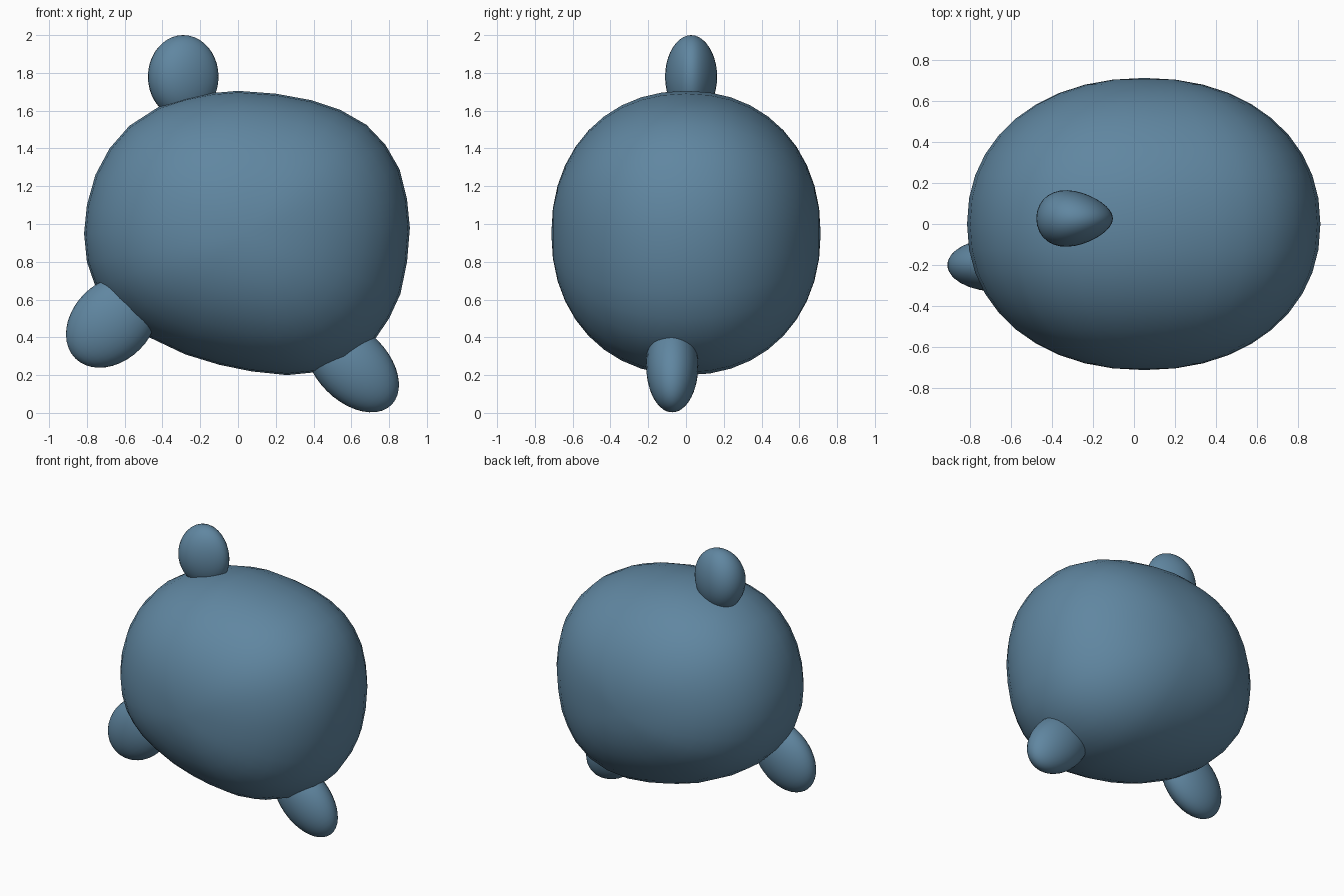
import bpy, bmesh, math
from mathutils import Matrix

if "Cube" in bpy.data.objects:
    bpy.data.objects.remove(bpy.data.objects["Cube"])

blue = bpy.data.materials.new("slate_blue")
blue.diffuse_color = (0.117, 0.24, 0.355, 1)
blue.use_nodes = True
blue.node_tree.nodes["Principled BSDF"].inputs["Base Color"].default_value = blue.diffuse_color


def finish(name, bm):
    bmesh.ops.recalc_face_normals(bm, faces=bm.faces)
    me = bpy.data.meshes.new(name)
    bm.to_mesh(me)
    bm.free()
    me.materials.append(blue)
    for p in me.polygons:
        p.use_smooth = True
    ob = bpy.data.objects.new(name, me)
    bpy.context.collection.objects.link(ob)
    return ob


# Body: lopsided front outline (x, z), shrunk in rings towards both y ends
OUTLINE = [(0, 1.705), (.2, 1.69), (.39, 1.655), (.54, 1.605), (.68, 1.525), (.78, 1.42),
           (.855, 1.29), (.895, 1.13), (.91, .98), (.895, .8), (.86, .63), (.8, .5),
           (.725, .39), (.58, .275), (.41, .215), (.26, .2), (.07, .22), (-.1, .255),
           (-.28, .31), (-.47, .4), (-.6, .485), (-.69, .575), (-.755, .67), (-.8, .8),
           (-.815, .95), (-.8, 1.1), (-.755, 1.26), (-.68, 1.4), (-.575, 1.52),
           (-.42, 1.62), (-.28, 1.665), (-.14, 1.693)]
CX, CZ, HALF_Y, POWER, RINGS = 0.05, 0.95, 0.713, 2.14, 20

bm = bmesh.new()
rings = []
for k in range(1, RINGS):
    a = math.pi * (k / RINGS - 0.5)
    s = math.cos(a) ** (2 / POWER)
    y = math.copysign(HALF_Y * abs(math.sin(a)) ** (2 / POWER), a) if k != RINGS // 2 else 0
    rings.append([bm.verts.new((CX + (x - CX) * s, y, CZ + (z - CZ) * s)) for x, z in OUTLINE])
n = len(OUTLINE)
for r0, r1 in zip(rings, rings[1:]):
    for i in range(n):
        j = (i + 1) % n
        bm.faces.new((r0[i], r0[j], r1[j], r1[i]))
for ring, y in ((rings[0], -HALF_Y), (rings[-1], HALF_Y)):
    tip = bm.verts.new((CX, y, CZ))
    for i in range(n):
        bm.faces.new((ring[i], ring[(i + 1) % n], tip))
finish("body", bm)


# Knobs: flattened egg shapes, leaning about y, half sunk into the body
def knob(name, centre, half, lean, taper=0.0):
    bm = bmesh.new()
    bmesh.ops.create_uvsphere(bm, u_segments=32, v_segments=20, radius=1)
    for v in bm.verts:
        v.co.y *= 1 - taper * v.co.x
    bm.transform(Matrix.Translation(centre) @ Matrix.Rotation(math.radians(lean), 4, 'Y')
                 @ Matrix.Diagonal((*half, 1)))
    finish(name, bm)


knob("top_knob", (-.29, .027, 1.78), (.187, .134, .22), 0, 0.25)
knob("lower_right_knob", (.604, -.073, .251), (.19, .138, .295), 135)
knob("lower_left_knob", (-.667, -.2, .483), (.208, .13, .275), 225)
